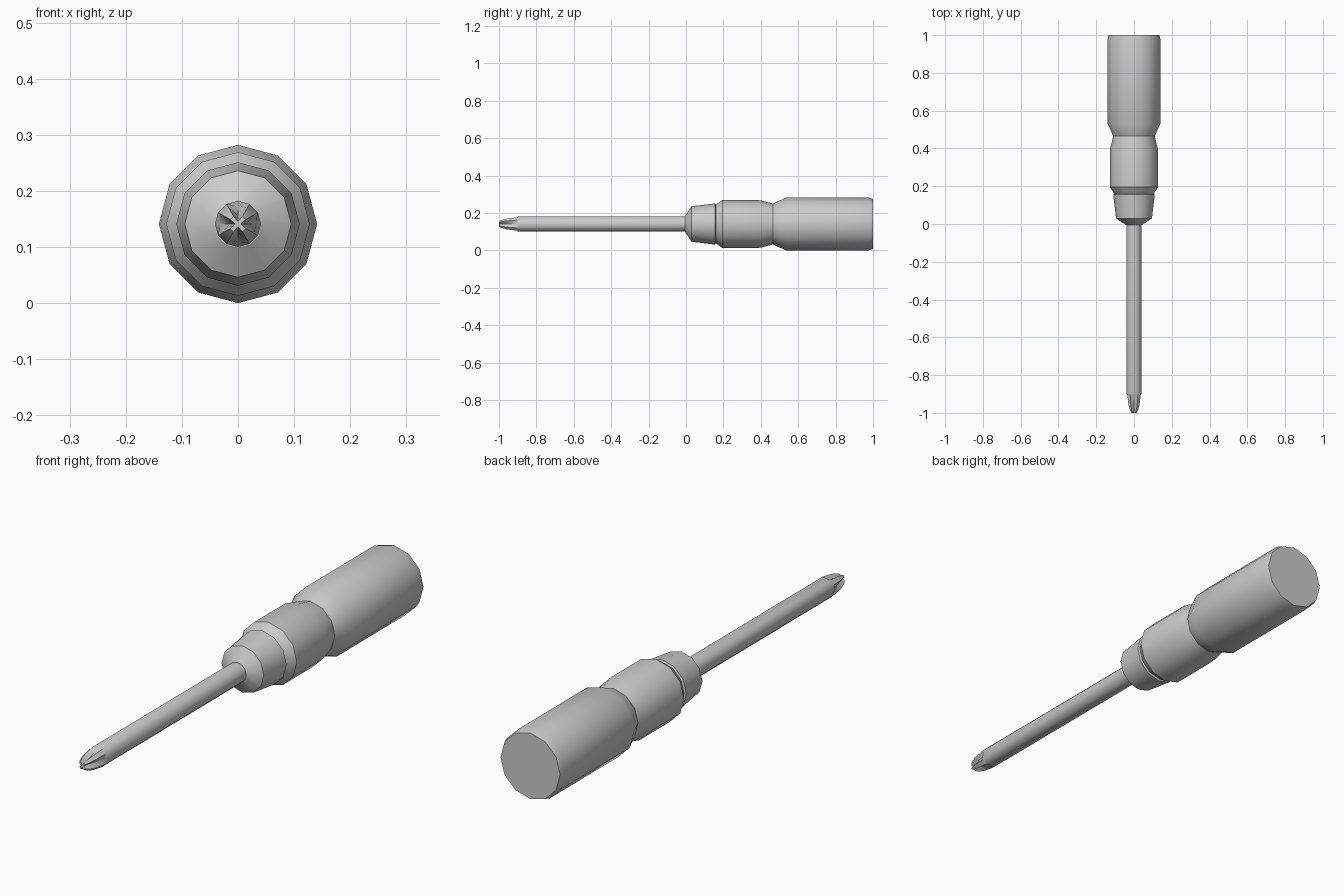
import bpy, bmesh, math

if "Cube" in bpy.data.objects:
    bpy.data.objects.remove(bpy.data.objects["Cube"])

SIDES = 12
AXIS_Z = 0.141


def lathe(name, profile):
    """Closed 12-sided solid along y; profile rows are (y, radius, flute radius)."""
    bm = bmesh.new()
    rings = []
    for y, r, *flute in profile:
        ring = []
        for i in range(SIDES):
            a = 2 * math.pi * i / SIDES
            rad = flute[0] if flute and i % 3 == 0 else r
            ring.append(bm.verts.new((rad * math.sin(a), y, AXIS_Z + rad * math.cos(a))))
        rings.append(ring)
    for a, b in zip(rings, rings[1:]):
        for i in range(SIDES):
            j = (i + 1) % SIDES
            bm.faces.new((a[i], a[j], b[j], b[i]))
    bm.faces.new(rings[0])
    bm.faces.new(rings[-1])
    bmesh.ops.recalc_face_normals(bm, faces=bm.faces[:])
    mesh = bpy.data.meshes.new(name)
    bm.to_mesh(mesh)
    bm.free()
    obj = bpy.data.objects.new(name, mesh)
    bpy.context.collection.objects.link(obj)
    bpy.ops.object.select_all(action='DESELECT')
    obj.select_set(True)
    bpy.context.view_layer.objects.active = obj
    bpy.ops.object.shade_smooth_by_angle(angle=math.radians(32))
    return obj


# Grip with a waist and a slightly chamfered butt
lathe("handle", [(0.155, 0.10), (0.195, 0.128), (0.39, 0.128), (0.465, 0.11),
                 (0.535, 0.141), (0.975, 0.141), (1.0, 0.134)])

# Tapered collar in front of the grip
lathe("collar", [(-0.005, 0.042), (0.03, 0.095), (0.155, 0.11), (0.162, 0.098)])

# Shaft ending in a cross-shaped tip with four flutes
lathe("shaft", [(0.02, 0.041), (-0.895, 0.041), (-0.905, 0.041, 0.032),
                (-0.955, 0.034, 0.015), (-0.985, 0.025, 0.008), (-1.0, 0.016, 0.005)])
